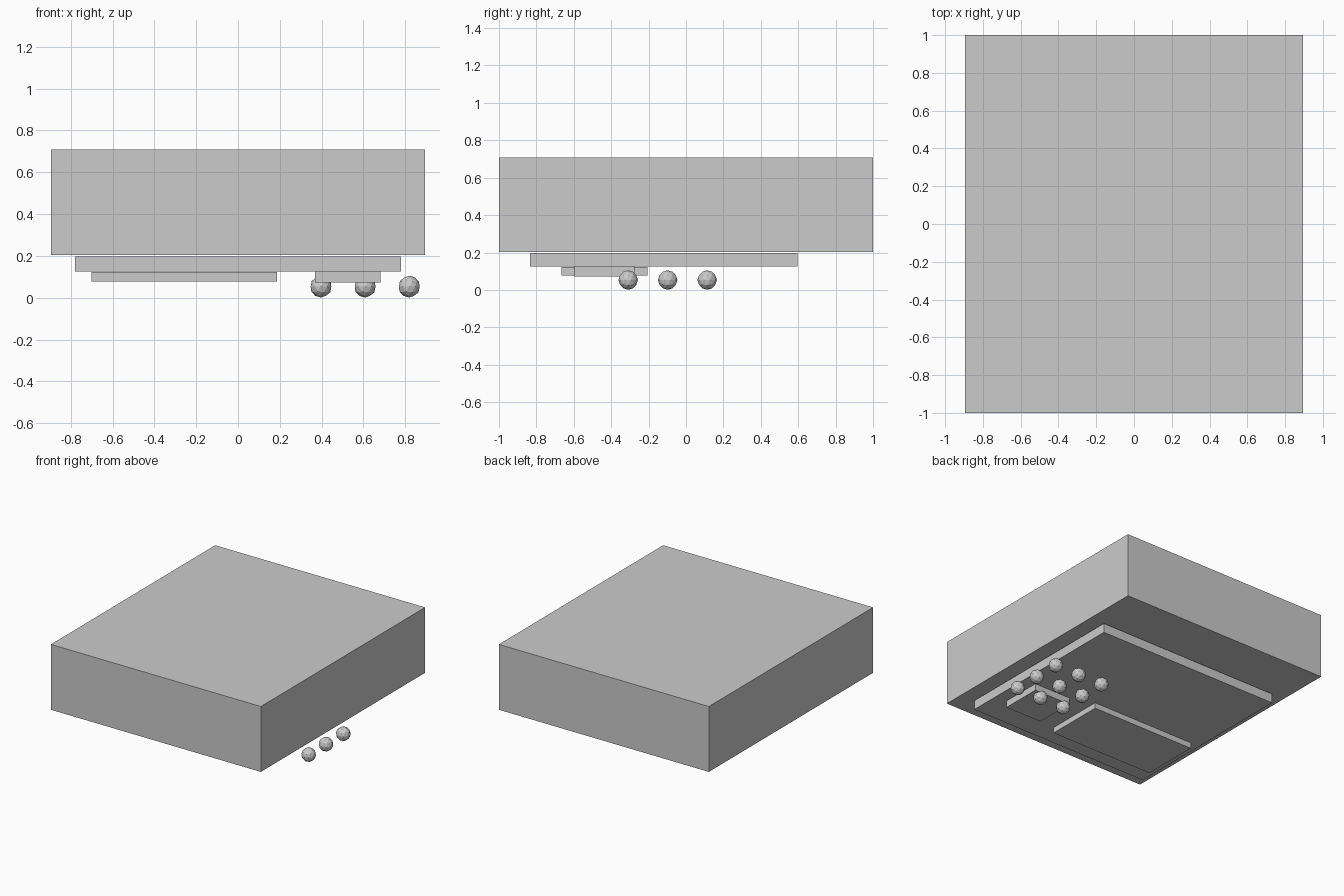
import bpy

if "Cube" in bpy.data.objects:
    bpy.data.objects.remove(bpy.data.objects["Cube"])


def box(name, x0, x1, y0, y1, z0, z1):
    """Axis-aligned block given by its extents."""
    bpy.ops.mesh.primitive_cube_add(
        size=1, location=((x0 + x1) / 2, (y0 + y1) / 2, (z0 + z1) / 2))
    ob = bpy.context.object
    ob.name = name
    ob.scale = (x1 - x0, y1 - y0, z1 - z0)
    bpy.ops.object.transform_apply(location=False, rotation=False, scale=True)
    return ob


# Main body
box("body", -0.895, 0.895, -1.0, 1.0, 0.204, 0.708)

# Thin layers hanging under the body
box("base_plate", -0.78, 0.78, -0.835, 0.597, 0.125, 0.197)
box("wide_panel", -0.70, 0.187, -0.666, -0.206, 0.078, 0.122)
box("square_panel", 0.368, 0.682, -0.596, -0.276, 0.073, 0.125)

# Three by three grid of low-poly round buttons
for col in range(3):
    for row in range(3):
        bpy.ops.mesh.primitive_ico_sphere_add(
            subdivisions=2, radius=0.052,
            location=(0.397 + 0.211 * col, -0.309 + 0.211 * row, 0.053))
        bpy.context.object.name = f"button_{row + 1}_{col + 1}"
